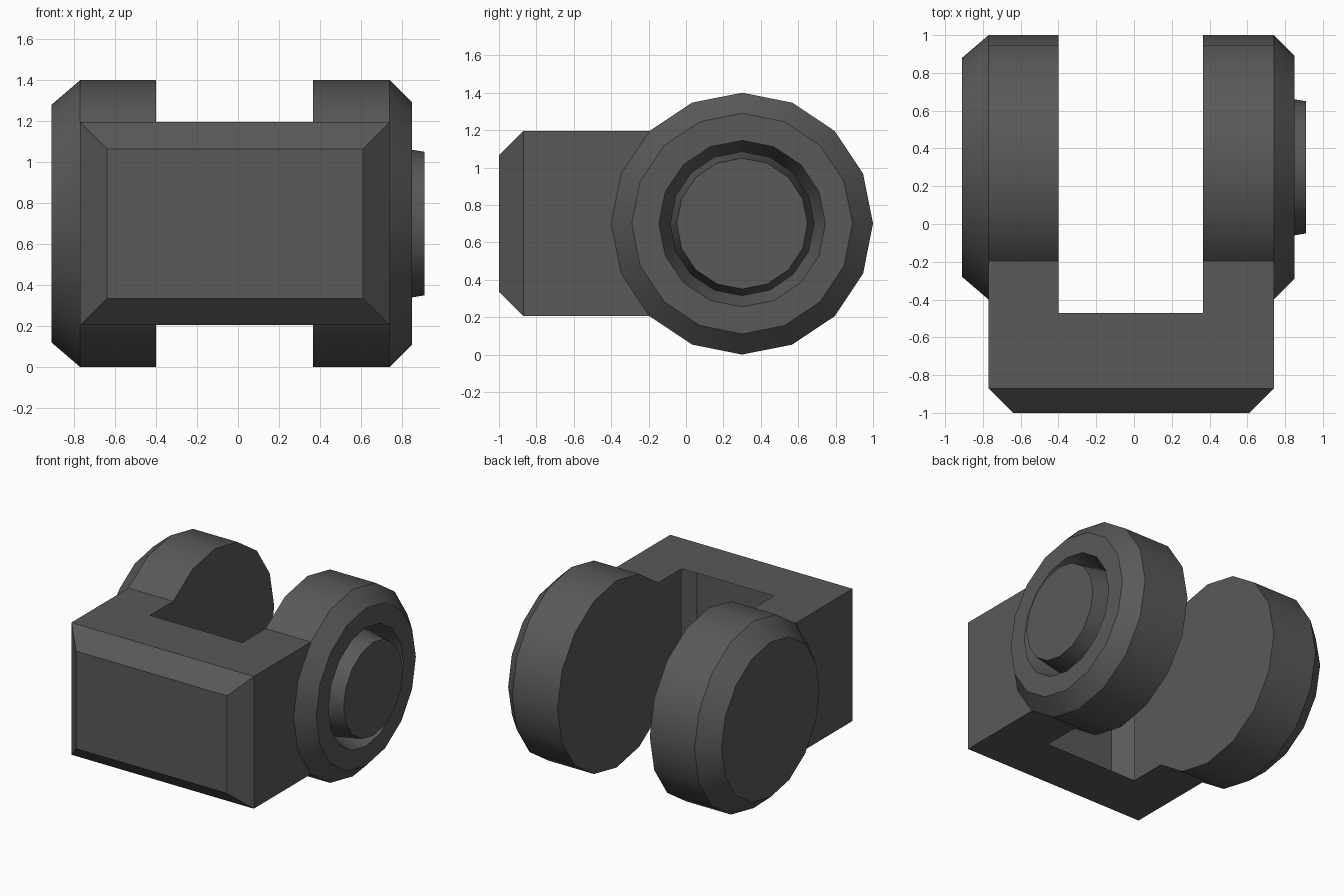
import bpy, bmesh, math

if "Cube" in bpy.data.objects:
    bpy.data.objects.remove(bpy.data.objects["Cube"])

AY, AZ, R, N = 0.3, 0.7, 0.7, 16          # wheel axis, radius, sides
C = R * math.sqrt(0.5)                    # where the block meets the wheels
XL, XR, IL, IR = -0.77, 0.74, -0.40, 0.365  # outer and slot walls

mat = bpy.data.materials.new("dark_grey")
mat.diffuse_color = (0.10, 0.10, 0.10, 1)
mat.use_nodes = True
mat.node_tree.nodes["Principled BSDF"].inputs["Base Color"].default_value = mat.diffuse_color


def finish(bm, name):
    bmesh.ops.remove_doubles(bm, verts=bm.verts, dist=0.0005)
    bmesh.ops.recalc_face_normals(bm, faces=bm.faces)
    me = bpy.data.meshes.new(name)
    bm.to_mesh(me)
    bm.free()
    ob = bpy.data.objects.new(name, me)
    me.materials.append(mat)
    bpy.context.collection.objects.link(ob)
    bpy.ops.object.select_all(action='DESELECT')
    ob.select_set(True)
    bpy.context.view_layer.objects.active = ob
    bpy.ops.object.shade_smooth_by_angle(angle=math.radians(30))
    return ob


def circle_pt(r, i):
    a = 2 * math.pi * i / N
    return AY + r * math.cos(a), AZ + r * math.sin(a)


def lathe(name, profile):
    """Turn (x, radius) points about the wheel axis, capping both ends."""
    bm = bmesh.new()
    rings = [[bm.verts.new((x, *circle_pt(r, i))) for i in range(N)]
             for x, r in profile]
    for a, b in zip(rings, rings[1:]):
        for i in range(N):
            j = (i + 1) % N
            bm.faces.new((a[i], a[j], b[j], b[i]))
    bm.faces.new(rings[0])
    bm.faces.new(rings[-1])
    return finish(bm, name)


# Hinge wheels: plain bevelled one, and one with a groove around a raised pin
lathe("left_wheel", [(IL, R), (XL, R), (-0.91, 0.58)])
lathe("right_wheel", [(IR, R), (XR, R), (0.85, 0.59), (0.85, 0.445),
                      (0.70, 0.385), (0.91, 0.35)])

# Front block: hollow fork with a bevelled front, open inside the slot
bm = bmesh.new()


def face(pts):
    bm.faces.new([bm.verts.new(p) for p in pts])


YF, YB, YS, YW, BEV = -1.0, -0.87, -0.47, AY - C, 0.13
ZB, ZT = AZ - C, AZ + C


def rect(y, d):
    return [(XL + d, y, ZB + d), (XR - d, y, ZB + d),
            (XR - d, y, ZT - d), (XL + d, y, ZT - d)]


front, back = rect(YF, BEV), rect(YB, 0)
face(front)
for i in range(4):
    j = (i + 1) % 4
    face((front[i], back[i], back[j], front[j]))

# U-shaped top and bottom
fork = [(XL, YB), (XR, YB), (XR, YW), (IR, YW),
        (IR, YS), (IL, YS), (IL, YW), (XL, YW)]
for z in (ZB, ZT):
    face([(x, y, z) for x, y in fork])

# Side walls ending along the wheel outline
arc = [circle_pt(R, i) for i in range(6, 11)]
for x, y0 in ((XL, YB), (XR, YB), (IL, YS), (IR, YS)):
    face([(x, y0, ZB), (x, y0, ZT)] + [(x, y, z) for y, z in arc])

finish(bm, "front_block")
